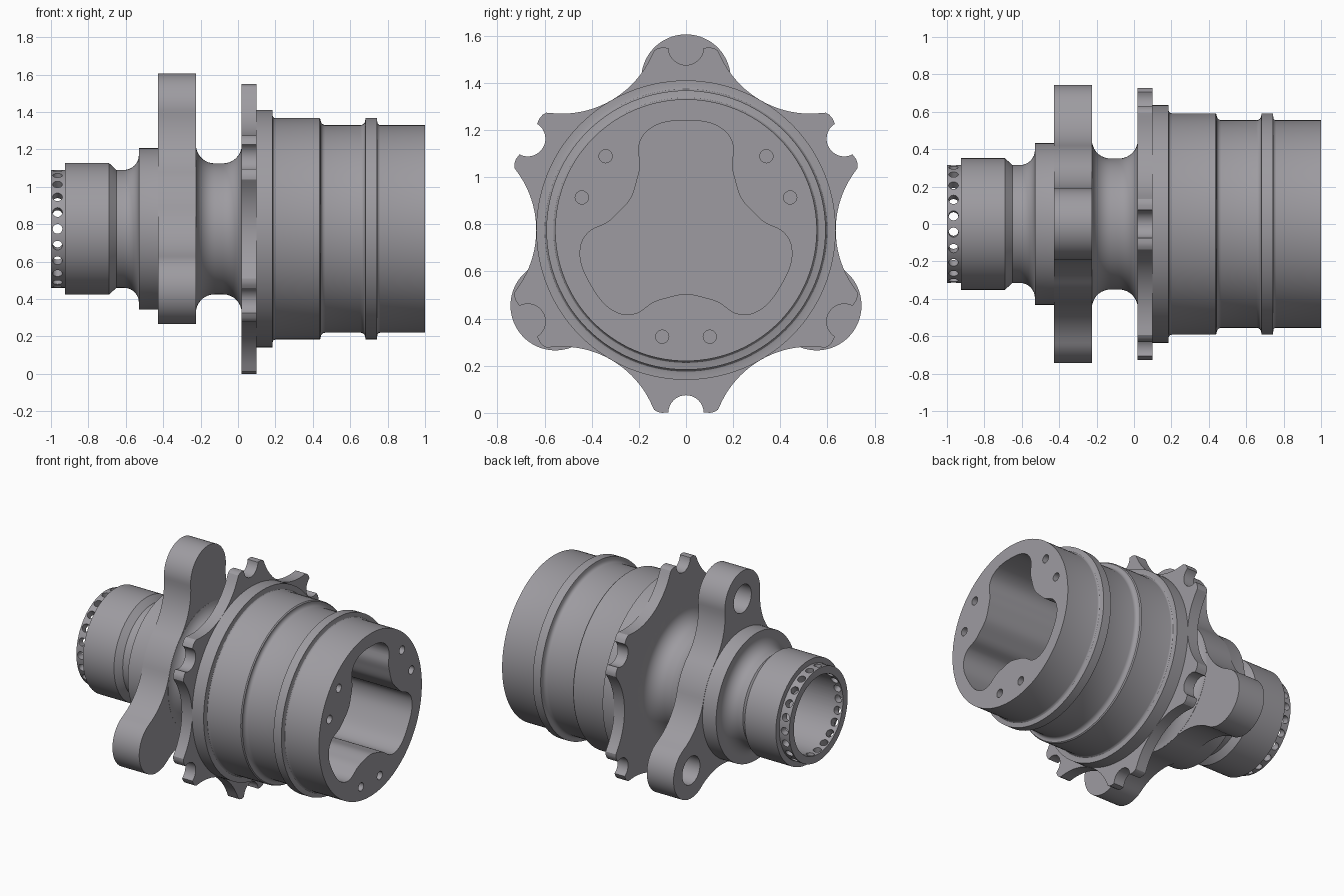
import bpy, bmesh, math
from mathutils import Vector

if "Cube" in bpy.data.objects:
    bpy.data.objects.remove(bpy.data.objects["Cube"])

CZ = 0.775          # height of the main axis
SEG = 112
R = math.radians

metal = bpy.data.materials.new("grey metal")
metal.diffuse_color = (0.34, 0.33, 0.355, 1)
metal.use_nodes = True
metal.node_tree.nodes["Principled BSDF"].inputs["Base Color"].default_value = metal.diffuse_color


def finish_mesh(name, bm):
    bmesh.ops.recalc_face_normals(bm, faces=bm.faces)
    me = bpy.data.meshes.new(name)
    bm.to_mesh(me)
    bm.free()
    ob = bpy.data.objects.new(name, me)
    bpy.context.collection.objects.link(ob)
    me.materials.append(metal)
    return ob


def lathe(name, profile):
    """Revolve (x, radius) points about the main axis, capping both ends."""
    bm = bmesh.new()
    rings = []
    for x, r in profile:
        rings.append([bm.verts.new((x, r * math.cos(2 * math.pi * i / SEG),
                                    CZ + r * math.sin(2 * math.pi * i / SEG)))
                      for i in range(SEG)])
    for a, b in zip(rings, rings[1:]):
        for i in range(SEG):
            j = (i + 1) % SEG
            bm.faces.new((a[i], a[j], b[j], b[i]))
    bm.faces.new(rings[0])
    bm.faces.new(rings[-1])
    return finish_mesh(name, bm)


def arc(cx, cy, r, a0, a1, n):
    return [(cx + r * math.cos(R(a0 + (a1 - a0) * i / n)),
             cy + r * math.sin(R(a0 + (a1 - a0) * i / n))) for i in range(n + 1)]


def repeat_lobe(half, n):
    """Mirror half a lobe and repeat it n times, first lobe pointing up."""
    lobe = [(u, -v) for u, v in reversed(half[1:-1])] + half
    out = []
    for k in range(n):
        c, s = math.cos(math.pi / 2 + k * 2 * math.pi / n), math.sin(math.pi / 2 + k * 2 * math.pi / n)
        out += [(u * c - v * s, u * s + v * c) for u, v in lobe]
    return out


def smooth_loop(pts, steps):
    """Closed Catmull-Rom curve through the points."""
    p = [Vector(q) for q in pts]
    n, out = len(p), []
    for i in range(n):
        a, b, c, d = p[i - 1], p[i], p[(i + 1) % n], p[(i + 2) % n]
        for k in range(steps):
            t = k / steps
            out.append(0.5 * (2 * b + (c - a) * t + (2 * a - 5 * b + 4 * c - d) * t * t
                              + (3 * b - a - 3 * c + d) * t ** 3))
    return out


def add_prism(bm, outline, x0, x1):
    a = [bm.verts.new((x0, y, CZ + z)) for y, z in outline]
    b = [bm.verts.new((x1, y, CZ + z)) for y, z in outline]
    bm.faces.new(a)
    bm.faces.new(b)
    for i in range(len(a)):
        j = (i + 1) % len(a)
        bm.faces.new((a[i], a[j], b[j], b[i]))


def prisms(name, items):
    bm = bmesh.new()
    for outline, x0, x1 in items:
        add_prism(bm, outline, x0, x1)
    return finish_mesh(name, bm)


def circle(r, dist, deg, n=24):
    cy, cz = dist * math.cos(R(deg)), dist * math.sin(R(deg))
    return arc(cy, cz, r, 0, 360 - 360 / n, n - 1)


def cut(ob, cutter):
    m = ob.modifiers.new("cut", 'BOOLEAN')
    m.operation, m.solver, m.object = 'DIFFERENCE', 'EXACT', cutter
    bpy.context.view_layer.objects.active = ob
    bpy.ops.object.modifier_apply(modifier=m.name)
    bpy.data.objects.remove(cutter)


# Turned housing: bore, tube end, hub, neck, bell
profile = [(-0.46, 0.265), (-1, 0.265), (-1, 0.315), (-0.925, 0.315), (-0.925, 0.352),
           (-0.69, 0.352), (-0.65, 0.315)]
profile += arc(-0.61, 0.395, 0.08, 270, 360, 8)              # fillet to hub
profile += [(-0.53, 0.432), (-0.225, 0.432)]
profile += arc(-0.125, 0.45, 0.1, 190, 270, 8)               # neck fillets
profile += arc(-0.08, 0.45, 0.1, 270, 360, 8)
profile += [(0.02, 0.55), (0.06, 0.55), (0.06, 0.635), (0.185, 0.635)]
profile += arc(0.2, 0.607, 0.015, 180, 270, 3)
profile += [(0.435, 0.592), (0.442, 0.586)]
profile += arc(0.467, 0.58, 0.025, 180, 270, 4)
profile += arc(0.655, 0.58, 0.025, 270, 360, 4)
profile += [(0.683, 0.592), (0.742, 0.592), (0.745, 0.57)]
profile += arc(0.76, 0.57, 0.015, 180, 270, 3)
profile += [(1, 0.555)]
housing = lathe("housing", profile)

# Three-lobed pocket and screw holes in the open end
pocket_half = [(0.465, 0), (0.455, 0.1), (0.415, 0.17), (0.355, 0.2), (0.275, 0.195),
               (0.215, 0.207), (0.135, 0.234)]
pocket = smooth_loop(repeat_lobe(pocket_half, 3), 6)
items = [(pocket, 0.14, 1.1)]
for base in (30, 150, 270):
    for off in (-12.6, 12.6):
        items.append((circle(0.028, 0.463, base + off), 0.86, 1.1))
cut(housing, prisms("pocket_cutter", items))

# Ring of small radial holes at the tube end
bm = bmesh.new()
N = 22
for k in range(N):
    a = 2 * math.pi * k / N
    d = Vector((0, math.cos(a), math.sin(a)))
    t = Vector((0, -math.sin(a), math.cos(a)))
    loops = []
    for dist in (0.22, 0.36):
        loops.append([bm.verts.new(Vector((-0.965 + u, 0, CZ)) + d * dist + t * v)
                      for u, v in arc(0, 0, 0.026, 0, 337.5, 15)])
    bm.faces.new(loops[0])
    bm.faces.new(loops[1])
    for i in range(16):
        j = (i + 1) % 16
        bm.faces.new((loops[0][i], loops[0][j], loops[1][j], loops[1][i]))
cut(housing, finish_mesh("radial_hole_cutter", bm))

# Scalloped flange with six notched lobes
C = 0.635 + 0.418
flange_half = arc(0.775, 0, 0.075, 180, 92, 8) + [(0.775, 0.1), (0.771, 0.12), (0.762, 0.135)]
flange_half += arc(C * math.cos(R(30)), C * math.sin(R(30)), 0.418, 246.7, 210, 10)
flange = prisms("notched_flange", [(repeat_lobe(flange_half, 6), 0.02, 0.098)])

# Three-armed mounting plate with blind holes
HUB, TIP, ARM, FIL = 0.434, 0.19, 0.64, 0.4
th = math.acos(((HUB + FIL) ** 2 + ARM ** 2 - (TIP + FIL) ** 2) / (2 * (HUB + FIL) * ARM))
cx, cy = (HUB + FIL) * math.cos(th), (HUB + FIL) * math.sin(th)
tip_end = math.degrees(math.atan2(cy, cx - ARM))
arm_half = arc(ARM, 0, TIP, 0, tip_end, 20)
arm_half += arc(cx, cy, FIL, tip_end + 180, math.degrees(th) + 180, 12)[1:]
arm_half += arc(0, 0, HUB, math.degrees(th), 60, 6)[1:]
plate = prisms("three_arm_plate", [(repeat_lobe(arm_half, 3), -0.427, -0.225)])
cut(plate, prisms("arm_hole_cutter",
                  [(circle(0.095, ARM, a, 40), -0.5, -0.26) for a in (90, 210, 330)]))

# Smooth shading with crisp edges
bpy.ops.object.select_all(action='DESELECT')
for ob in (housing, flange, plate):
    ob.select_set(True)
bpy.context.view_layer.objects.active = housing
bpy.ops.object.shade_smooth_by_angle(angle=R(30))
